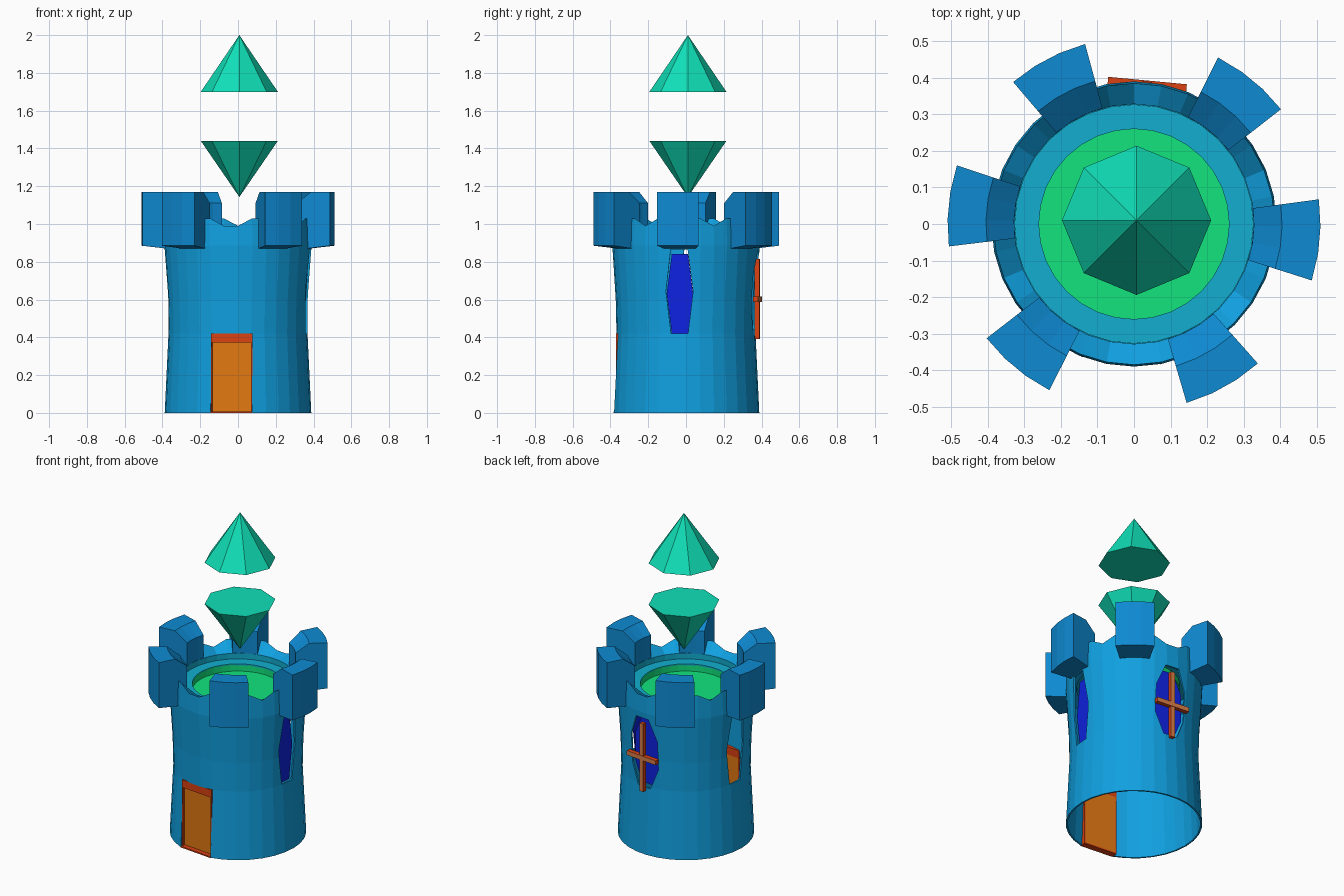
import bpy, bmesh
from math import sin, cos, pi, radians
from mathutils import Matrix, Vector

if "Cube" in bpy.data.objects:
    bpy.data.objects.remove(bpy.data.objects["Cube"])


def material(name, r, g, b):
    """Flat colour given as display values, stored as linear."""
    col = [((c / 255 + 0.055) / 1.055) ** 2.4 if c > 10 else c / 255 / 12.92 for c in (r, g, b)] + [1]
    m = bpy.data.materials.new(name)
    m.use_nodes = True
    m.diffuse_color = col
    m.node_tree.nodes["Principled BSDF"].inputs["Base Color"].default_value = col
    return m


WALL = material("wall blue", 16, 160, 224)
MERLON = material("battlement blue", 14, 138, 210)
TEAL = material("rim teal", 18, 174, 208)
GREEN = material("floor green", 18, 228, 125)
GEM = material("gem turquoise", 16, 224, 184)
GLASS = material("window deep blue", 14, 34, 225)
ORANGE = material("door orange", 226, 120, 18)
RED = material("frame red", 218, 65, 18)
TAN = material("crossbar tan", 215, 125, 70)

SIDES = 32
TWIST = radians(-5.4)          # the whole layout is turned a little
MERLON_ANGLES = [radians(a) for a in (-5, 50.6, 117.8, 174.3, 230.4, 299)]


def finish(name, bm, *mats):
    bmesh.ops.recalc_face_normals(bm, faces=bm.faces)
    mesh = bpy.data.meshes.new(name)
    bm.to_mesh(mesh)
    bm.free()
    for m in mats:
        mesh.materials.append(m)
    ob = bpy.data.objects.new(name, mesh)
    bpy.context.collection.objects.link(ob)
    return ob


def sweep(bm, profile, angles, closed_ring, closed_profile=True):
    """Turn a (radius, z) profile about the z axis through the given angles."""
    rings = [[bm.verts.new((r * cos(a), r * sin(a), z)) for r, z in profile] for a in angles]
    n = len(profile)
    pairs = list(zip(rings, rings[1:])) + ([(rings[-1], rings[0])] if closed_ring else [])
    for p, q in pairs:
        for i in range(n if closed_profile else n - 1):
            j = (i + 1) % n
            bm.faces.new((p[i], q[i], q[j], p[j]))
    if not closed_ring:
        bm.faces.new(rings[0])
        bm.faces.new(rings[-1])


def prism(name, outline, r0, r1, angle, mat):
    """Extrude a (sideways, z) outline from radius r0 to r1 in a direction."""
    bm = bmesh.new()
    out, side = Vector((cos(angle), sin(angle), 0)), Vector((-sin(angle), cos(angle), 0))
    ends = [[bm.verts.new(out * r + side * s + Vector((0, 0, z))) for s, z in outline] for r in (r0, r1)]
    for e in ends:
        bm.faces.new(e)
    n = len(outline)
    for i in range(n):
        j = (i + 1) % n
        bm.faces.new((ends[0][i], ends[0][j], ends[1][j], ends[1][i]))
    return finish(name, bm, mat)


def rect(s0, s1, z0, z1):
    return [(s0, z0), (s1, z0), (s1, z1), (s0, z1)]


def window(half, narrow, z0, z1, straight=0.0):
    """Tall window outline, widest in the middle."""
    mid = (z0 + z1) / 2
    right = [(narrow, z0), (half, mid - straight), (half, mid + straight), (narrow, z1)]
    if not straight:
        right.pop(2)
    return right + [(-s, z) for s, z in reversed(right)]


# Tower wall: thin open shell with a flared top
angles = [2 * pi * i / SIDES for i in range(SIDES)]
bm = bmesh.new()
sweep(bm, [(0.388, 0), (0.368, 0.42), (0.372, 0.6), (0.39, 0.885), (0.385, 0.99), (0.328, 0.965),
           (0.328, 0.89), (0.378, 0.875), (0.362, 0.6), (0.358, 0.42), (0.378, 0)], angles, True)
for v in bm.verts:             # the wall rises beside each battlement
    if v.co.z > 0.98:
        flat = v.co.xy.normalized()
        if max(flat.dot(Vector((cos(a), sin(a)))) for a in MERLON_ANGLES) > cos(radians(19)):
            v.co.z = 1.03
tower = finish("tower_wall", bm, WALL)

# Openings: side windows right through, back window, doorway
BACK, FRONT = pi / 2 + TWIST, -pi / 2 + TWIST
cutters = [
    prism("side_cutter", window(0.072, 0.045, 0.42, 0.865), -0.6, 0.6, TWIST, WALL),
    prism("back_cutter", window(0.097, 0.045, 0.41, 0.85, 0.09), 0.2, 0.6, BACK, WALL),
    prism("door_cutter", rect(-0.11, 0.11, -0.1, 0.42), 0.2, 0.6, FRONT, WALL),
]
bpy.context.view_layer.objects.active = tower
for c in cutters:
    c.hide_render = True
    mod = tower.modifiers.new("opening", "BOOLEAN")
    mod.operation, mod.solver, mod.object = "DIFFERENCE", "EXACT", c
    bpy.ops.object.modifier_apply(modifier=mod.name)
    bpy.data.objects.remove(c)

# Battlements: curved blocks with a sloped inner top
for k, a in enumerate(MERLON_ANGLES):
    bm = bmesh.new()
    sweep(bm, [(0.51, 0.885), (0.51, 1.17), (0.405, 1.17), (0.328, 1.11), (0.328, 0.91), (0.38, 0.87)],
          [a + radians(12.6) * t for t in (-1, -1 / 3, 1 / 3, 1)], False)
    finish(f"battlement_{k + 1}", bm, MERLON)

# Rim ring and sunken floor
bm = bmesh.new()
sweep(bm, [(0.327, 0.965), (0.327, 0.93), (0.26, 0.93), (0.26, 0.92), (0.327, 0.92), (0.33, 0.92)],
      angles, True, False)
finish("rim_ring", bm, TEAL)
bm = bmesh.new()
sweep(bm, [(0.26, 0.928), (0.26, 0.885)], angles, True, False)
bmesh.ops.contextual_create(bm, geom=[e for e in bm.edges if all(v.co.z < 0.9 for v in e.verts)])
floor = finish("tower_floor", bm, GREEN)
floor.data.flip_normals()

# Door: recessed panel with a frame
prism("door_panel", rect(-0.105, 0.105, 0.008, 0.375), 0.335, 0.345, FRONT, ORANGE)
prism("door_lintel", rect(-0.11, 0.11, 0.372, 0.42), 0.335, 0.362, FRONT, RED)
prism("door_sill", rect(-0.11, 0.11, 0, 0.008), 0.335, 0.375, FRONT, RED)
for label, s in (("left", 1), ("right", -1)):
    prism(f"door_jamb_{label}", rect(s * 0.104, s * 0.11, 0, 0.42), 0.335, 0.362, FRONT, RED)

# Window panes
prism("side_pane", window(0.07, 0.043, 0.42, 0.84), 0.338, 0.345, TWIST, GLASS)
prism("back_pane", window(0.092, 0.04, 0.42, 0.84, 0.09), 0.328, 0.335, BACK, GLASS)

# Crossbars on the back window: tan front, red sides
outward = Vector((cos(BACK), sin(BACK), 0))
for name, outline, r in (("crossbar_upright", rect(-0.013, 0.013, 0.39, 0.815), 0.391),
                         ("crossbar_level", rect(-0.108, 0.108, 0.587, 0.615), 0.394)):
    bar = prism(name, outline, 0.366, r, BACK, RED)
    bar.data.materials.append(TAN)
    for p in bar.data.polygons:
        p.material_index = int(p.normal.dot(outward) > 0.9)

# Floating gem halves: eight-sided cones pointing up and down
for name, z_base, z_tip in (("upper_gem", 1.7, 2.0), ("lower_gem", 1.44, 1.143)):
    bm = bmesh.new()
    tip = bm.verts.new((0.007, 0.01, z_tip))
    ring = [bm.verts.new((0.007 + 0.204 * cos(i * pi / 4), 0.01 + 0.204 * sin(i * pi / 4), z_base))
            for i in range(8)]
    bm.faces.new(ring)
    for i in range(8):
        bm.faces.new((ring[i], ring[(i + 1) % 8], tip))
    finish(name, bm, GEM)
